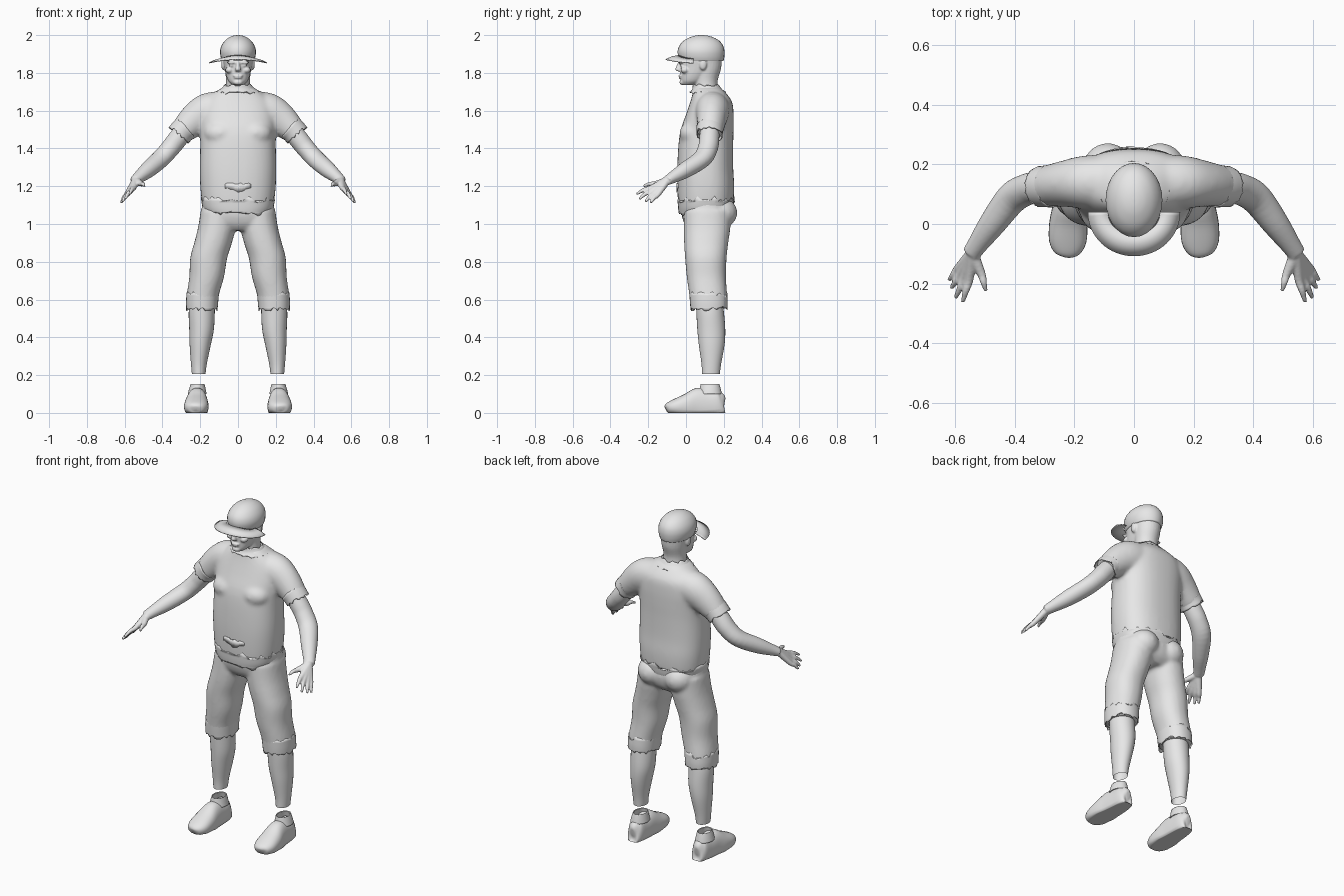
import bpy, bmesh, math, random
from mathutils import Vector, Matrix

random.seed(4)
if "Cube" in bpy.data.objects:
    bpy.data.objects.remove(bpy.data.objects["Cube"], do_unlink=True)

GREY = (0.8, 0.8, 0.8, 1)
clay = bpy.data.materials.new("plain grey")
clay.use_nodes = True
clay.diffuse_color = GREY
clay.node_tree.nodes["Principled BSDF"].inputs["Base Color"].default_value = GREY


def spline(rows, steps):
    """Catmull-Rom through rows of numbers."""
    out = []
    for i in range(len(rows) - 1):
        a, b, c, d = (rows[max(0, min(len(rows) - 1, i + k))] for k in (-1, 0, 1, 2))
        for s in range(steps):
            t = s / steps
            out.append([0.5 * (2*q + (r-p)*t + (2*p - 5*q + 4*r - w)*t*t + (3*q - p - 3*r + w)*t**3)
                        for p, q, r, w in zip(a, b, c, d)])
    return out + [list(rows[-1])]


def loft(bm, rows, along=False, sides=28, power=2.0, caps=True, jag=0.0, steps=4, floor=None):
    """Skin rings (x, y, z, ru, rv); 'along' turns each ring to face the path."""
    rows = spline(rows, steps)
    pts = [Vector(r[:3]) for r in rows]
    rings = []
    for i, r in enumerate(rows):
        t = (pts[min(i + 1, len(pts) - 1)] - pts[max(i - 1, 0)]).normalized()
        u, v = Vector((1, 0, 0)), Vector((0, 1, 0))
        if along:
            u = t.cross(Vector((0, 0, 1))).normalized()
            v = u.cross(t)
        ring = []
        for k in range(sides):
            a = math.tau * k / sides
            c, s = math.cos(a), math.sin(a)
            c = math.copysign(abs(c) ** (2 / power), c)
            s = math.copysign(abs(s) ** (2 / power), s)
            p = pts[i] + u * c * r[3] + v * s * r[4]
            if jag and i in (0, len(rows) - 1):
                p += t * random.uniform(-jag, jag)
            if floor is not None:
                p.z = max(p.z, floor)
            ring.append(bm.verts.new(p))
        rings.append(ring)
    for lo, hi in zip(rings, rings[1:]):
        for k in range(sides):
            j = (k + 1) % sides
            bm.faces.new((lo[k], lo[j], hi[j], hi[k]))
    if caps:
        bm.faces.new(rings[0][::-1])
        bm.faces.new(rings[-1])


def blob(bm, centre, size):
    m = Matrix.Translation(centre) @ Matrix.Diagonal((*size, 1))
    bmesh.ops.create_uvsphere(bm, u_segments=20, v_segments=14, radius=1, matrix=m)


def finish(name, bm, mirror=False, voxel=0, smooth=0, thick=0):
    bmesh.ops.recalc_face_normals(bm, faces=bm.faces)
    for f in bm.faces:
        f.smooth = True
    me = bpy.data.meshes.new(name)
    bm.to_mesh(me)
    bm.free()
    me.materials.append(clay)
    ob = bpy.data.objects.new(name, me)
    bpy.context.collection.objects.link(ob)
    if mirror:
        ob.modifiers.new("Mirror", 'MIRROR').use_mirror_merge = False
    if voxel:
        rm = ob.modifiers.new("Blend", 'REMESH')
        rm.mode, rm.voxel_size, rm.use_smooth_shade = 'VOXEL', voxel, True
    if smooth:
        sm = ob.modifiers.new("Soften", 'SMOOTH')
        sm.factor, sm.iterations = 0.5, smooth
    if thick:
        ob.modifiers.new("Cloth", 'SOLIDIFY').thickness = thick
    return ob


def upright(rows):
    """(z, half width, front y, back y) to ring rows centred on x."""
    return [(0, (f + b) / 2, z, w, (b - f) / 2) for z, w, f, b in rows]


# shirt: torso and sleeves blended together
bm = bmesh.new()
loft(bm, upright([(1.075, .175, -.035, .235), (1.11, .19, -.042, .25), (1.2, .2, -.046, .255),
                  (1.3, .203, -.046, .25), (1.42, .2, -.04, .25), (1.5, .2, -.028, .252),
                  (1.58, .2, 0, .252), (1.645, .18, .022, .245), (1.69, .135, .035, .215),
                  (1.725, .078, .04, .18)]), power=2.4, sides=40)
for s in (-1, 1):
    loft(bm, [(s*.08, .14, 1.62, .09, .085), (s*.16, .14, 1.595, .09, .098),
              (s*.23, .135, 1.55, .078, .088), (s*.305, .125, 1.482, .067, .064)], along=True)
    blob(bm, (s*.09, .035, 1.48), (.09, .07, .065))
finish("shirt", bm, voxel=.011, smooth=8)

# ragged shirt edges
bm = bmesh.new()
loft(bm, upright([(1.055, .17, -.038, .24), (1.085, .186, -.042, .25), (1.13, .196, -.045, .256)]),
     power=2.4, sides=52, caps=False, jag=.018)
finish("torn_shirt_hem", bm, thick=.004)
bm = bmesh.new()
loft(bm, [(.28, .127, 1.506, .072, .07), (.295, .126, 1.492, .07, .068), (.312, .125, 1.472, .069, .067)],
     along=True, caps=False, jag=.008)
finish("torn_sleeve_cuffs", bm, mirror=True, thick=.004)
bm = bmesh.new()
loft(bm, upright([(1.695, .118, .02, .212), (1.715, .09, .033, .19), (1.735, .073, .036, .175)]),
     caps=False, jag=.01, sides=32)
finish("torn_collar", bm, thick=.003)

# torn flap on the belly
bm = bmesh.new()
cols = []
for i in range(11):
    x = -.07 + .014 * i
    y = -.05 + .15 * (1 - math.sqrt(1 - (x / .2) ** 2))
    low = 1.2 - .025 * (1 - abs(x) / .07) - random.uniform(0, .015)
    cols.append([bm.verts.new((x, y, z)) for z in (low, 1.215 + random.uniform(-.006, .004))])
for a, b in zip(cols, cols[1:]):
    bm.faces.new((a[0], b[0], b[1], a[1]))
finish("belly_tear", bm, thick=.003)

# trousers: legs, pelvis and seat
bm = bmesh.new()
loft(bm, upright([(.965, .1, .02, .2), (1.0, .195, -.008, .235), (1.06, .195, -.025, .25),
                  (1.14, .185, -.02, .235)]), power=2.3)
for s in (-1, 1):
    loft(bm, [(s*.19, .122, .555, .084, .097), (s*.187, .118, .62, .085, .1),
              (s*.166, .108, .72, .092, .104), (s*.155, .105, .82, .098, .11),
              (s*.132, .107, .9, .1, .117), (s*.112, .112, .98, .1, .123),
              (s*.1, .115, 1.07, .098, .125)], power=2.2)
    blob(bm, (s*.088, .175, 1.06), (.088, .097, .085))
finish("shorts", bm, voxel=.01, smooth=5)
bm = bmesh.new()
loft(bm, [(.191, .122, .55, .083, .098), (.19, .121, .585, .085, .1), (.187, .118, .63, .086, .1)],
     caps=False, jag=.014, power=2.2, sides=32)
finish("torn_shorts_hems", bm, mirror=True, thick=.004)

# shins, open at the ankle
bm = bmesh.new()
loft(bm, [(.208, .132, .205, .036, .047), (.207, .134, .26, .042, .052), (.2, .136, .36, .056, .068),
          (.193, .134, .44, .065, .074), (.192, .128, .53, .069, .073), (.188, .122, .6, .066, .07)],
     caps=False)
finish("shins", bm, mirror=True)

# shoes with ankle collars
bm = bmesh.new()
loft(bm, [(.225, -.108, .022, .012, .012), (.224, -.098, .025, .042, .027), (.222, -.06, .03, .062, .043),
          (.22, 0, .035, .064, .066), (.217, .06, .04, .056, .092), (.215, .12, .04, .051, .084),
          (.214, .175, .045, .045, .083), (.214, .198, .05, .03, .06), (.214, .204, .05, .01, .02)],
     along=True, floor=0, power=2.3)
finish("shoes", bm, mirror=True)
bm = bmesh.new()
loft(bm, [(.216, .128, .1, .05, .062), (.215, .128, .13, .043, .055), (.214, .127, .152, .037, .05)],
     caps=False)
finish("shoe_collars", bm, mirror=True, thick=.005)

# arms with hands: every finger runs from the wrist
bm = bmesh.new()
loft(bm, [(.26, .127, 1.525, .05, .05), (.32, .123, 1.45, .053, .052), (.36, .115, 1.4, .053, .05),
          (.41, .085, 1.345, .053, .047), (.475, 0, 1.288, .045, .043), (.525, -.07, 1.247, .034, .031),
          (.545, -.1, 1.23, .031, .025)], along=True)
fingers = [((.552, -.185, 1.192), (.574, -.262, 1.158)), ((.567, -.18, 1.177), (.598, -.248, 1.132)),
           ((.58, -.167, 1.164), (.612, -.215, 1.118)), ((.59, -.15, 1.155), (.619, -.187, 1.112)),
           ((.512, -.165, 1.213), (.496, -.224, 1.2))]
for knuckle, tip in fingers:
    mid = (Vector(knuckle) + Vector(tip)) / 2 + Vector((0, 0, .006))
    loft(bm, [(.542, -.1, 1.231, .022, .02), (*knuckle, .015, .014), (*mid, .0115, .011),
              (*tip, .007, .007)], along=True, sides=12)
finish("arms_and_hands", bm, mirror=True, voxel=.005, smooth=4)

# head, neck and face
bm = bmesh.new()
loft(bm, upright([(1.66, .075, .05, .18), (1.71, .066, .045, .17), (1.76, .063, .04, .168),
                  (1.82, .07, .03, .185), (1.87, .075, .02, .19)]))
loft(bm, upright([(1.735, .028, -.018, .05), (1.755, .05, -.026, .09), (1.79, .064, -.028, .13),
                  (1.83, .073, -.03, .18), (1.87, .079, -.03, .19), (1.9, .08, -.025, .19)]), power=2.2)
blob(bm, (0, -.018, 1.75), (.026, .017, .015))
blob(bm, (0, -.028, 1.785), (.026, .012, .006))
blob(bm, (0, -.027, 1.774), (.022, .012, .006))
loft(bm, [(0, -.03, 1.86, .009, .01), (0, -.037, 1.835, .011, .015), (0, -.042, 1.817, .016, .015),
          (0, -.035, 1.808, .013, .01)], sides=14)
for s in (-1, 1):
    blob(bm, (s*.035, -.026, 1.855), (.026, .012, .008))
    blob(bm, (s*.034, -.022, 1.838), (.014, .009, .007))
    blob(bm, (s*.045, -.005, 1.815), (.022, .024, .018))
    blob(bm, (s*.077, .09, 1.845), (.012, .02, .031))
finish("head", bm, voxel=.005, smooth=3)

# cap crown
bm = bmesh.new()
loft(bm, upright([(1.862, .084, -.03, .198), (1.885, .092, -.04, .203), (1.915, .095, -.044, .204),
                  (1.945, .087, -.035, .196), (1.972, .068, -.01, .174), (1.99, .043, .025, .14),
                  (1.998, .02, .055, .11), (2.0, .002, .08, .085)]))
finish("cap_crown", bm)

# cap peak: crescent sloping outward
bm = bmesh.new()
inner, middle, outer = [], [], []
for i in range(33):
    a = math.pi + math.pi * i / 32
    c, s = math.cos(a), math.sin(a)
    for f, row in ((0, inner), (.5, middle), (1, outer)):
        rx, ry = .088 + .067 * f, .078 + .07 * f
        z = 1.895 - .022 * f - .018 * c * c + .004 * math.sin(math.pi * f)
        row.append(bm.verts.new((rx * c, .04 + ry * s, z)))
for lo, hi in ((inner, middle), (middle, outer)):
    for k in range(32):
        bm.faces.new((lo[k], lo[k + 1], hi[k + 1], hi[k]))
finish("cap_peak", bm, thick=.005)
